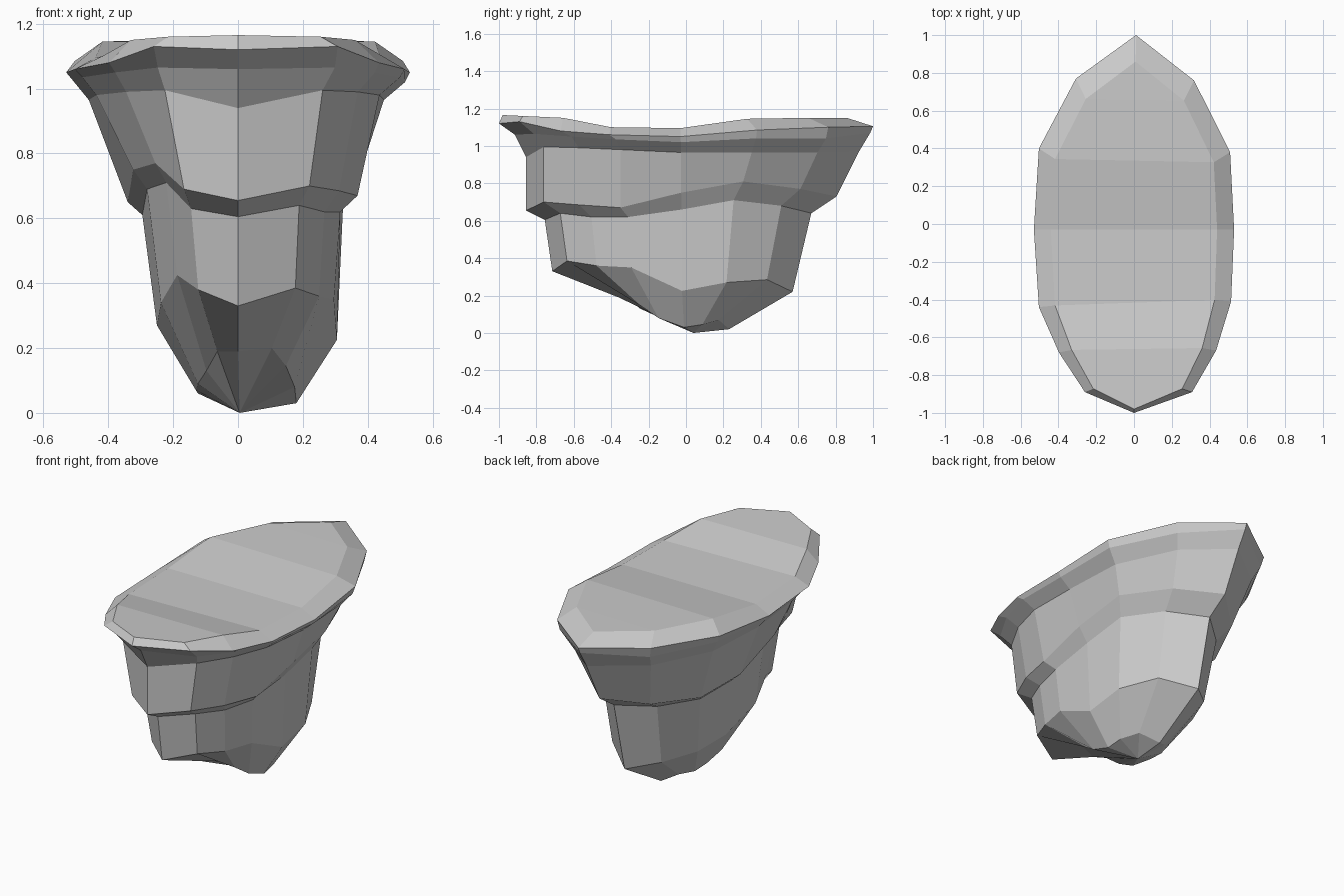
import bpy, bmesh

# Shared plan outline, 14 corners: front tip, right side, back tip, left side
U = [0, .58, .82, .97, 1, .96, .6, .02, -.58, -.95, -1, -.95, -.75, -.49]
V = [-1, -.89, -.67, -.41, -.03, .38, .76, 1, .77, .4, -.03, -.44, -.68, -.89]


def ring(bm, right, left, front, back, zs):
    """One contour; a short z list (front to back) is mirrored to the left."""
    if len(zs) == 8:
        zs = zs + zs[6:0:-1]
    verts = []
    for u, v, z in zip(U, V, zs):
        x = u * (right if u > 0 else left)
        y = v * (back if v > 0 else front)
        verts.append(bm.verts.new((x, y, z)))
    return verts


# Contours from the deck down: right width, left width, front, back, heights
rings = [
    (.44, .44, .98, .86, [1.165, 1.16, 1.15, 1.10, 1.095, 1.145, 1.15, 1.15]),
    (.53, .53, 1.0, 1.0, [1.12, 1.13, 1.08, 1.06, 1.05, 1.085, 1.10, 1.105]),
    (.515, .505, .915, .985, [1.06, 1.065, 1.05, 1.035, 1.02, 1.04, 1.04, 1.07]),
    (.45, .46, .855, .925, [.94, .995, .99, .98, .965, .965, .965, .97]),
    (.38, .34, .855, .805, [.655, .70, .685, .67, .75, .81, .77, .73,
                            .68, .64, .65, .75, .77, .69]),
    (.325, .295, .755, .67, [.605, .64, .62, .62, .66, .71, .68, .64,
                             .62, .60, .61, .69, .71, .63]),
    (.305, .25, .715, .57, [.33, .385, .36, .35, .225, .27, .285, .22,
                            .25, .26, .27, .34, .425, .38]),
    (.18, .13, .36, .23, [.19, .20, .145, .08, .03, .045, .07, .02,
                          .06, .06, .07, .09, .13, .19]),
]

bm = bmesh.new()
loops = [ring(bm, *r) for r in rings]
n = len(U)

# Stepped walls
for a, b in zip(loops, loops[1:]):
    for i in range(n):
        j = (i + 1) % n
        bm.faces.new((a[i], a[j], b[j], b[i]))

# Deck made of bands running side to side
top = loops[0]
bm.faces.new((top[0], top[1], top[13]))
for i in range(1, 6):
    bm.faces.new((top[i], top[i + 1], top[13 - i], top[14 - i]))
bm.faces.new((top[6], top[7], top[8]))

# Rough pointed underside
tip = bm.verts.new((.005, .04, 0))
low = loops[-1]
for i in range(n):
    bm.faces.new((low[i], low[(i + 1) % n], tip))

bmesh.ops.recalc_face_normals(bm, faces=bm.faces)
mesh = bpy.data.meshes.new("stepped_rock")
bm.to_mesh(mesh)
bm.free()
bpy.context.collection.objects.link(bpy.data.objects.new("stepped_rock", mesh))
